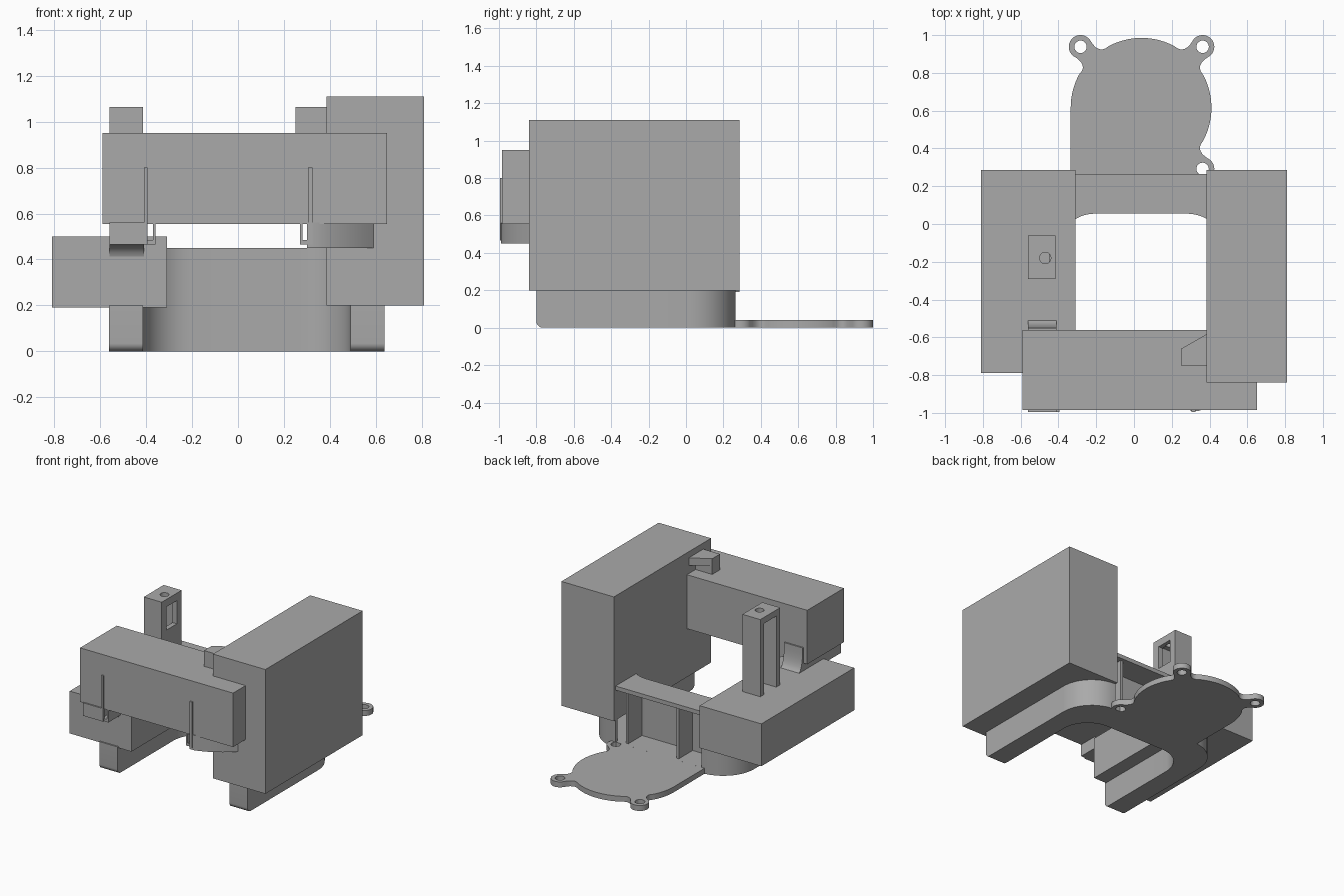
import bpy, bmesh, math
from mathutils import Vector

if "Cube" in bpy.data.objects:
    bpy.data.objects.remove(bpy.data.objects["Cube"])

grey = bpy.data.materials.new("plain grey")
grey.diffuse_color = (0.4, 0.4, 0.4, 1)
grey.use_nodes = True
grey.node_tree.nodes["Principled BSDF"].inputs["Base Color"].default_value = grey.diffuse_color
XC = 0.0375  # centre line of the duct and fan plate


def prism(name, pts, lo, hi, axis="z"):
    """Extrude a 2D outline along an axis: z takes (x, y), x takes (y, z)."""
    place = {"z": lambda a, b, h: (a, b, h), "x": lambda a, b, h: (h, a, b)}[axis]
    bm = bmesh.new()
    face = bm.faces.new([bm.verts.new(place(a, b, lo)) for a, b in pts])
    ext = bmesh.ops.extrude_face_region(bm, geom=[face])
    top = [v for v in ext["geom"] if isinstance(v, bmesh.types.BMVert)]
    bmesh.ops.translate(bm, verts=top, vec=Vector(place(0, 0, hi - lo)))
    bmesh.ops.recalc_face_normals(bm, faces=bm.faces)
    me = bpy.data.meshes.new(name)
    bm.to_mesh(me)
    bm.free()
    me.materials.append(grey)
    ob = bpy.data.objects.new(name, me)
    bpy.context.collection.objects.link(ob)
    return ob


def box(name, x0, x1, y0, y1, z0, z1):
    return prism(name, [(x0, y0), (x1, y0), (x1, y1), (x0, y1)], z0, z1)


def arc(cx, cy, r, a0, a1, n=12):
    return [(cx + r * math.cos(math.radians(a0 + (a1 - a0) * i / n)),
             cy + r * math.sin(math.radians(a0 + (a1 - a0) * i / n))) for i in range(n + 1)]


def bezier(p, c, q, n=6):
    return [tuple((1 - t) ** 2 * p[k] + 2 * t * (1 - t) * c[k] + t * t * q[k] for k in (0, 1))
            for t in [i / n for i in range(1, n)]]


def cut(ob, cutter):
    mod = ob.modifiers.new("cut", "BOOLEAN")
    mod.operation = "DIFFERENCE"
    mod.solver = "EXACT"
    mod.object = cutter
    cutter.hide_render = True
    cutter.hide_viewport = True
    cutter.display_type = "WIRE"


def smooth(ob):
    bpy.ops.object.select_all(action="DESELECT")
    ob.select_set(True)
    bpy.context.view_layer.objects.active = ob
    bpy.ops.object.shade_smooth_by_angle(angle=math.radians(30))


# Large plain blocks
box("right_block", 0.385, 0.81, -0.84, 0.285, 0.2, 1.11)
box("left_block", -0.81, -0.31, -0.79, 0.285, 0.19, 0.5)
box("front_block", -0.59, 0.65, -0.985, -0.56, 0.555, 0.95)


# Curved U-shaped duct, hollow and open at the back
def u_outline(inset, front):
    wo, wi = 0.6 - inset, 0.4525 + inset
    ro, ri = 0.25 - inset, 0.21 + inset
    outer = arc(wo - ro, 0.015, ro, 0, 90)
    inner = arc(wi - ri, -0.155, ri, 90, 0)
    half = [(wo, front)] + outer
    pts = [(XC + x, y) for x, y in half] + [(XC - x, y) for x, y in half[::-1]]
    pts += [(XC - x, y) for x, y in [(wi, front)] + inner[::-1]]
    return pts + [(XC + x, y) for x, y in inner + [(wi, front)]]


duct = prism("duct_bend", u_outline(0, -0.3), 0, 0.45)
cut(duct, prism("duct_cavity_cutter", u_outline(0.025, -0.25), 0.04, 0.42))
cut(duct, box("duct_opening_cutter", -0.31, 0.385, 0.2, 0.4, 0.0401, 0.4199))
smooth(duct)
for i, x in enumerate((0.3, -0.11)):
    box(f"duct_vane_{i + 1}", x, x + 0.02, 0.07, 0.24, 0.03, 0.43)

# Duct legs with a rounded lower front edge
leg = arc(-0.765, 0.035, 0.035, 180, 270, 8) + [(-0.3, 0), (-0.3, 0.2), (-0.8, 0.2)]
for name, x in (("left_duct_leg", -0.5625), ("right_duct_leg", 0.49)):
    smooth(prism(name, leg, x, x + 0.1475, "x"))

# Fan plate: disc with three screw lugs on necks
CX, CY, R, D, LR = 0.04, 0.615, 0.37, 0.457, 0.062
lugs = []
outline = [(-0.335, 0.25)] + arc(CX, CY, 0.375, 180, 152)
for k, th in enumerate((135, 45, -45)):
    d = Vector((math.cos(math.radians(th)), math.sin(math.radians(th))))
    s = Vector((-d.y, d.x))
    c = Vector((CX, CY)) + d * D
    lugs.append(c)
    lug = arc(c.x, c.y, LR, th + 95, th - 95, 20)
    outline += bezier(outline[-1], c - d * 0.1 + s * 0.035, lug[0]) + lug
    if k < 2:
        side = arc(CX, CY, R, th - 17, th - 73, 24)
        outline += bezier(lug[-1], c - d * 0.1 - s * 0.035, side[0]) + side
plate = prism("fan_plate", outline, 0, 0.04)
for i, c in enumerate(lugs):
    cut(plate, prism(f"screw_hole_cutter_{i + 1}", arc(c.x, c.y, 0.033, 0, 345, 23), -0.1, 0.1))
smooth(plate)

# Upright post with a slot, a small window and a screw hole
post = box("upright_post", -0.56, -0.415, -0.29, -0.06, 0.48, 1.065)
cut(post, box("post_slot_cutter", -0.7, -0.45, -0.245, -0.105, 0.5, 1.02))
cut(post, box("post_window_cutter", -0.5, -0.3, -0.235, -0.115, 0.84, 1.01))
cut(post, prism("post_hole_cutter", arc(-0.47, -0.18, 0.03, 0, 345, 23), 0.95, 1.2))
smooth(post)

# Left bracket: arm under the front block, flared into its neighbours
arm = [(-0.995, 0.465), (-0.87, 0.465)] + bezier((-0.87, 0.465), (-0.795, 0.465), (-0.785, 0.39))
arm += [(-0.785, 0.39), (-0.51, 0.39), (-0.51, 0.5)]
arm += bezier((-0.51, 0.5), (-0.55, 0.53), (-0.55, 0.67)) + [(-0.55, 0.67), (-0.57, 0.67),
                                                          (-0.57, 0.56), (-0.995, 0.56)]
smooth(prism("left_bracket_arm", arm, -0.56, -0.41, "x"))
box("left_bracket_tab", -0.37, -0.36, -0.985, -0.84, 0.465, 0.56)
box("left_bracket_tab_floor", -0.41, -0.36, -0.985, -0.84, 0.465, 0.485)
box("left_bracket_fin", -0.41, -0.395, -0.995, -0.98, 0.465, 0.8)

# Right bracket: curved web running back to the right block
web = [(0.3, -0.99), (0.34, -0.99)] + bezier((0.34, -0.99), (0.48, -0.95), (0.59, -0.84))
smooth(prism("right_bracket_web", web + [(0.59, -0.84), (0.59, -0.8), (0.3, -0.8)], 0.45, 0.56))
box("right_bracket_tab", 0.27, 0.28, -0.985, -0.84, 0.465, 0.56)
box("right_bracket_tab_floor", 0.27, 0.31, -0.985, -0.84, 0.465, 0.485)
box("right_bracket_fin", 0.305, 0.325, -0.995, -0.98, 0.465, 0.8)

# Clip on top of the front block
prism("clip_top", [(0.25, -0.75), (0.39, -0.75), (0.39, -0.58), (0.25, -0.66)], 1.01, 1.065)
box("clip_base", 0.25, 0.39, -0.75, -0.66, 0.94, 1.01)
